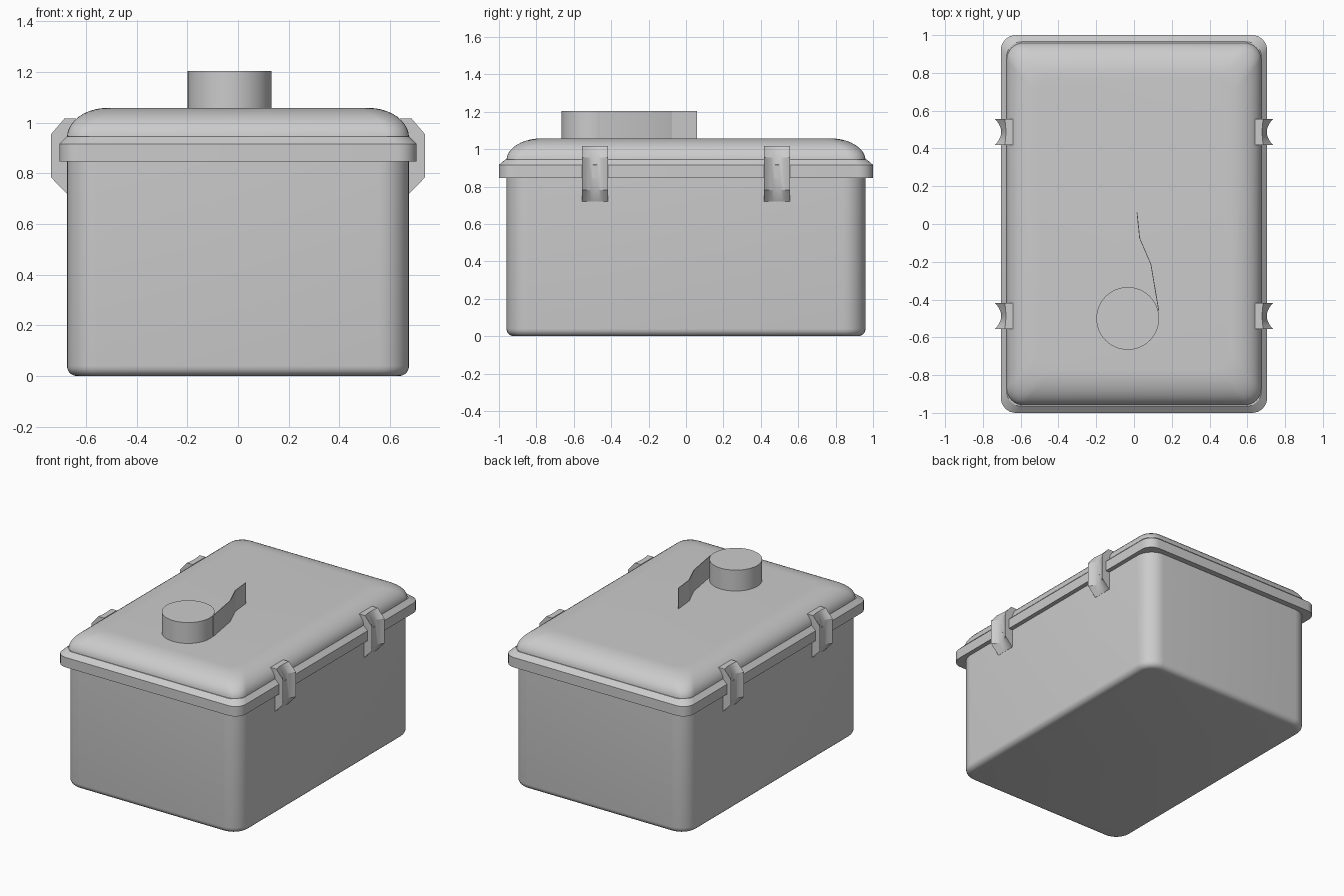
import bpy, bmesh, math
from mathutils import Vector

cube = bpy.data.objects.get("Cube")
if cube:
    bpy.data.objects.remove(cube, do_unlink=True)

grey = bpy.data.materials.new("plain grey")
grey.use_nodes = True
colour = (0.6, 0.6, 0.6, 1)
grey.diffuse_color = colour
grey.node_tree.nodes["Principled BSDF"].inputs["Base Color"].default_value = colour


def rounded_ring(hx, hy, r, z, steps=8):
    """Rounded rectangle with half sizes hx, hy and corner radius r."""
    ring = []
    for corner, (sx, sy) in enumerate([(1, 1), (-1, 1), (-1, -1), (1, -1)]):
        for i in range(steps + 1):
            a = math.pi / 2 * (corner + i / steps)
            ring.append(Vector((sx * (hx - r) + r * math.cos(a),
                                sy * (hy - r) + r * math.sin(a), z)))
    return ring


def loft(name, rings, angle=30):
    """Skin equal rings of points and cap both ends."""
    bm = bmesh.new()
    loops = [[bm.verts.new(p) for p in ring] for ring in rings]
    n = len(loops[0])
    for a, b in zip(loops, loops[1:]):
        for i in range(n):
            j = (i + 1) % n
            bm.faces.new((a[i], a[j], b[j], b[i]))
    bm.faces.new(loops[0][::-1])
    bm.faces.new(loops[-1])
    bmesh.ops.recalc_face_normals(bm, faces=bm.faces)
    mesh = bpy.data.meshes.new(name)
    bm.to_mesh(mesh)
    bm.free()
    mesh.materials.append(grey)
    obj = bpy.data.objects.new(name, mesh)
    bpy.context.collection.objects.link(obj)
    bpy.ops.object.select_all(action='DESELECT')
    obj.select_set(True)
    bpy.context.view_layer.objects.active = obj
    bpy.ops.object.shade_smooth_by_angle(angle=math.radians(angle))
    return obj


# Box body with a rounded bottom edge
BODY_X, BODY_Y = 0.675, 0.96
rings = []
for i in range(6):
    a = math.pi / 2 * i / 5
    inset = 0.04 * (1 - math.sin(a))
    rings.append(rounded_ring(BODY_X - inset, BODY_Y - inset, 0.12 - inset,
                              0.04 * (1 - math.cos(a))))
rings.append(rounded_ring(BODY_X, BODY_Y, 0.12, 0.86))
loft("box_body", rings)

# Lid rim: vertical band and sloping shoulder
loft("lid_rim", [rounded_ring(0.705, 1.0, 0.08, 0.847),
                 rounded_ring(0.705, 1.0, 0.08, 0.916),
                 rounded_ring(0.675, 0.965, 0.08, 0.946)], 20)

# Domed lid top
rings = []
for i in range(11):
    a = math.pi / 2 * i / 10
    f = 1 - math.cos(a)
    rings.append(rounded_ring(0.675 - 0.16 * f, 0.96 - 0.19 * f, 0.09,
                              0.94 + 0.118 * math.sin(a)))
loft("lid_dome", rings)

# Four side clips, scooped hollow across their width
CLIP = [(0.64, 1.016, 0), (0.685, 1.016, 0.2), (0.737, 0.955, 1),
        (0.737, 0.783, 1), (0.676, 0.72, 0), (0.64, 0.72, 0)]
for side, sx in (("left", 1), ("right", -1)):
    for place, cy in (("front", -0.487), ("back", 0.487)):
        rings = []
        for k in range(9):
            t = k / 4 - 1
            scoop = 0.034 * (1 - t * t)
            rings.append([Vector((sx * (x - scoop * w), cy + 0.07 * t, z))
                          for x, z, w in CLIP])
        loft(f"{place}_{side}_clip", rings, 25)

# Tape roll standing on the lid
CX, CY, R = -0.033, -0.5, 0.166
loft("tape_roll", [[Vector((CX + R * math.cos(math.tau * i / 48),
                            CY + R * math.sin(math.tau * i / 48), z))
                    for i in range(48)] for z in (1.05, 1.203)])

# Loose tape end trailing off the roll
path = [(0.131, -0.46), (0.09, -0.215), (0.03, -0.075), (0.016, 0.06)]
loft("tape_tail", [[Vector((x - 0.002, y, 1.05)), Vector((x + 0.002, y, 1.05)),
                    Vector((x + 0.002, y, 1.203)), Vector((x - 0.002, y, 1.203))]
                   for x, y in path], 15)
